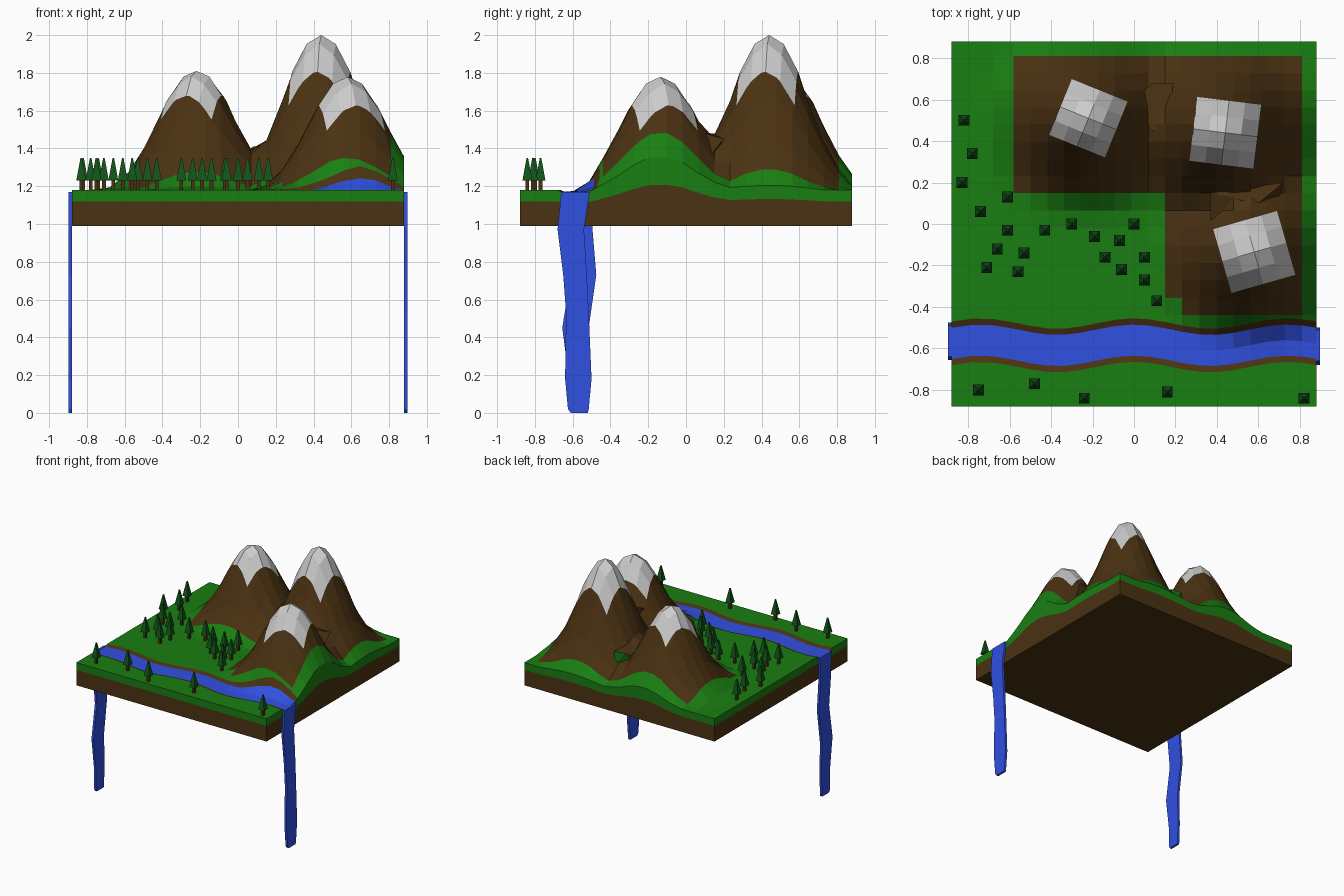
import bpy, bmesh, math
from mathutils import Vector

if "Cube" in bpy.data.objects:
    bpy.data.objects.remove(bpy.data.objects["Cube"])

def mat(name, c):
    m = bpy.data.materials.new(name)
    m.diffuse_color = (*c, 1)
    m.use_nodes = True
    m.node_tree.nodes["Principled BSDF"].inputs["Base Color"].default_value = m.diffuse_color
    return m

GRASS = mat("grass", (0.01, 0.21, 0.006))
EARTH = mat("earth", (0.07, 0.032, 0.006))
WATER = mat("water", (0.03, 0.08, 0.75))
SNOW = mat("snow", (0.55, 0.55, 0.55))
NEEDLES = mat("needles", (0.006, 0.09, 0.01))

def finish(bm, name, mats):
    bmesh.ops.recalc_face_normals(bm, faces=bm.faces)
    me = bpy.data.meshes.new(name)
    bm.to_mesh(me)
    bm.free()
    for m in mats:
        me.materials.append(m)
    ob = bpy.data.objects.new(name, me)
    bpy.context.collection.objects.link(ob)
    return ob

# mountains: x, y, height above meadow, cap rotation, cap half size
PEAKS = [(-0.22, 0.51, 0.63, -22, 0.145), (0.44, 0.44, 0.82, -7, 0.155),
         (0.58, -0.135, 0.60, 16, 0.16)]
PROFILE = [(0, 1), (.07, .96), (.15, .78), (.21, .575), (.29, .32), (.36, .15), (.44, .03), (.52, 0), (9, 0)]
MEADOW = 1.18

def slope(r):
    for (a, ha), (b, hb) in zip(PROFILE, PROFILE[1:]):
        if r <= b:
            return ha + (hb - ha) * (r - a) / (b - a)
    return 0

def height(x, y):
    s = sum((h * slope(math.hypot(x - px, y - py))) ** 2.5 for px, py, h, _, _ in PEAKS)
    return MEADOW + s ** 0.4 * min(1, max(0, (y + 0.68) / 0.22))

def wave(x):
    return 0.025 * math.cos(2 * math.pi * x / 0.74)

def cut(bm, faces, co, no):
    geom = list({g for f in faces for g in [f, *f.edges, *f.verts]})
    bmesh.ops.bisect_plane(bm, geom=geom, dist=1e-5, plane_co=co, plane_no=no)

# flat terrain sheet cut into a grid that follows the colour borders
E = 0.88
bm = bmesh.new()
bm.faces.new([bm.verts.new(p) for p in [(-E, -E, 0), (E, -E, 0), (E, E, 0), (-E, E, 0)]])
xs = [-.78, -.68] + [-.58 + .73 * k / 9 for k in range(9)] + [.15 + .0825 * k for k in range(9)]
ys = [-.79, -.69, -.66, -.585, -.51, -.48] + [-.44 + .59 * k / 7 for k in range(7)] + [.15 + .0825 * k for k in range(9)]
for x in xs:
    cut(bm, bm.faces[:], (x, 0, 0), (1, 0, 0))
for y in ys:
    cut(bm, bm.faces[:], (0, y, 0), (0, 1, 0))

# rotated square snow caps cut into the sheet
def cap_dist(p, peak, ):
    a = math.radians(peak[3])
    dx, dy = p.x - peak[0], p.y - peak[1]
    return max(abs(dx * math.cos(a) + dy * math.sin(a)), abs(dy * math.cos(a) - dx * math.sin(a)))

for pk in PEAKS:
    a, s = math.radians(pk[3]), pk[4]
    c = Vector((pk[0], pk[1], 0))
    axes = [Vector((math.cos(a), math.sin(a), 0)), Vector((-math.sin(a), math.cos(a), 0))]
    inside = lambda m: [f for f in bm.faces if cap_dist(f.calc_center_median(), pk) < m]
    for ax in axes:
        for k in (-s, s):
            cut(bm, inside(s + 0.08), c + ax * k, ax)
    bmesh.ops.dissolve_faces(bm, faces=inside(s))
    for ax in axes:
        for k in (-s / 2, 0, s / 2):
            cut(bm, inside(s), c + ax * k, ax)

# colours by zone: 0 grass, 1 earth, 2 water, 3 snow
for f in bm.faces:
    p = f.calc_center_median()
    f.material_index = 0
    if abs(p.y + 0.585) < 0.075:
        f.material_index = 2
    elif abs(p.y + 0.585) < 0.105:
        f.material_index = 1
    elif any(cap_dist(p, k) < k[4] for k in PEAKS):
        f.material_index = 3
    elif p.x < 0.81 and ((p.x > -0.58 and 0.15 < p.y < 0.81) or
                         (p.x > 0.15 and -0.44 < p.y < 0.15 and (p.x > 0.23 or p.y > -0.36))):
        f.material_index = 1

# raise mountains, bend the river
for v in bm.verts:
    if -0.7 < v.co.y < -0.47:
        v.co.y += wave(v.co.x)
    v.co.z = height(v.co.x, v.co.y)
    if abs(v.co.y - wave(v.co.x) + 0.585) < 0.08:
        v.co.z -= 0.012

# grass lip, earth sides and underside of the slab
edges = [e for e in bm.edges if e.is_boundary]
for idx, zf in ((0, lambda z: 1.12 + 0.5 * (z - MEADOW)), (1, lambda z: 0.99)):
    g = bmesh.ops.extrude_edge_only(bm, edges=edges)["geom"]
    for v in g:
        if isinstance(v, bmesh.types.BMVert):
            v.co.z = zf(v.co.z)
    for f in g:
        if isinstance(f, bmesh.types.BMFace):
            f.material_index = idx
    edges = [e for e in g if isinstance(e, bmesh.types.BMEdge) and e.is_boundary]
for f in bmesh.ops.edgeloop_fill(bm, edges=edges)["faces"]:
    f.material_index = 1
finish(bm, "island_terrain", [GRASS, EARTH, WATER, SNOW])

# waterfalls: thin ribbons hanging from both river ends (z, y low, y high)
FALLS = {"right": (1, [(1.17, -.66, -.51), (.97, -.68, -.54), (.73, -.65, -.525), (.53, -.635, -.515),
                       (.18, -.64, -.5), (.02, -.625, -.515), (0, -.61, -.52)]),
         "left": (-1, [(1.17, -.64, -.49), (.97, -.635, -.495), (.73, -.61, -.475), (.45, -.655, -.515),
                       (.18, -.62, -.51), (.02, -.62, -.515), (0, -.61, -.52)])}
for side, (s, rows) in FALLS.items():
    bm = bmesh.new()
    rings = []
    for z, a, b in rows:
        rings.append([bm.verts.new((s * x, y, z)) for x, y in ((.878, a), (.897, a), (.897, b), (.878, b))])
    for r, q in zip(rings, rings[1:]):
        for i in range(4):
            bm.faces.new((r[i], r[(i + 1) % 4], q[(i + 1) % 4], q[i]))
    bm.faces.new(rings[0])
    bm.faces.new(rings[-1])
    finish(bm, side + "_waterfall", [WATER])

# folded rock ledges in the two saddles
def ledge(name, pts, tip):
    bm = bmesh.new()
    for p in pts:
        bm.verts.new(p)
    bmesh.ops.convex_hull(bm, input=bm.verts[:])
    for f in bm.faces:
        f.material_index = 0 if tip and f.calc_center_median().y > tip else 1
    finish(bm, name, [GRASS, EARTH])

ledge("north_ledge", [(.08, .45, 1.41), (.16, .45, 1.42), (.02, .62, 1.36), (.09, .68, 1.39),
                      (.19, .68, 1.38), (.03, .62, 1.28), (.18, .68, 1.28), (.1, .45, 1.3)], 0.655)
ledge("east_ledge", [(.37, .15, 1.48), (.72, .2, 1.45), (.37, .02, 1.44), (.6, .1, 1.48),
                     (.4, .15, 1.35), (.7, .12, 1.35)], None)

# trees: square trunk and four-sided crown
TREES = [(-.82, .5), (-.78, .34), (-.83, .2), (-.61, .13), (-.74, .06), (-.61, -.03), (-.66, -.12),
         (-.53, -.14), (-.71, -.21), (-.56, -.23), (-.43, -.03), (-.3, 0), (-.19, -.06), (0, 0),
         (-.07, -.08), (-.14, -.16), (.05, -.16), (-.06, -.22), (.05, -.27), (.11, -.37),
         (-.75, -.8), (-.48, -.77), (-.24, -.84), (.16, -.81), (.82, -.84)]

def frustum(bm, x, y, z0, z1, a, b, idx):
    lo, hi = ([bm.verts.new((x + i * w, y + j * w, z)) for i, j in ((-1, -1), (1, -1), (1, 1), (-1, 1))]
              for w, z in ((a, z0), (b, z1)))
    quads = [(lo[i], lo[(i + 1) % 4], hi[(i + 1) % 4], hi[i]) for i in range(4)]
    for q in quads + [lo[::-1], hi]:
        bm.faces.new(q).material_index = idx

for n, (x, y) in enumerate(TREES, 1):
    bm = bmesh.new()
    frustum(bm, x, y, 1.16, 1.24, 0.01, 0.01, 0)
    frustum(bm, x, y, 1.23, 1.35, 0.026, 0.004, 1)
    finish(bm, f"tree_{n:02d}", [EARTH, NEEDLES])
